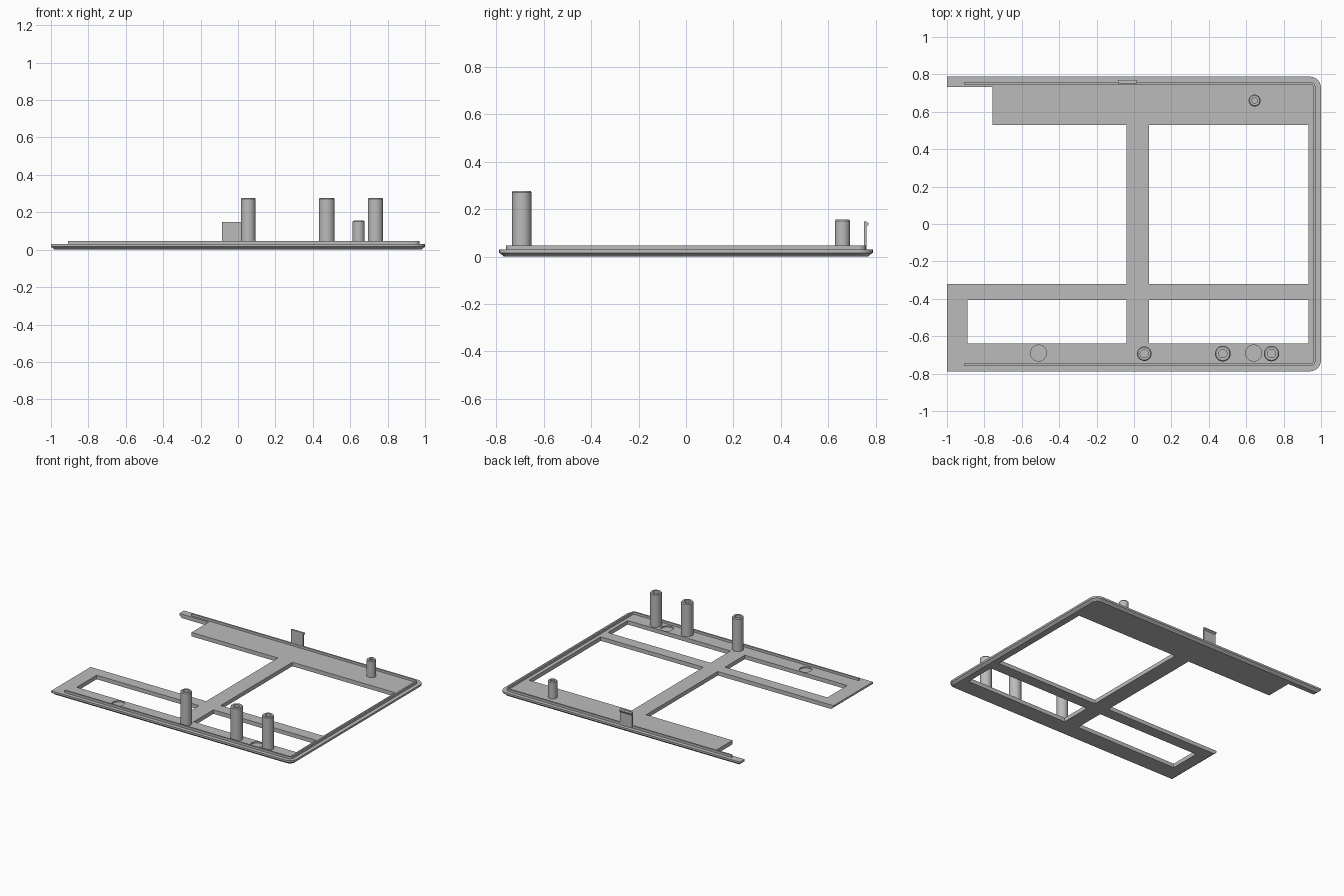
import bpy, bmesh
from math import sin, cos, pi, radians

cube = bpy.data.objects.get("Cube")
if cube:
    bpy.data.objects.remove(cube)

grey = bpy.data.materials.new("plain grey")
grey.use_nodes = True
grey.diffuse_color = (0.5, 0.5, 0.5, 1)
grey.node_tree.nodes["Principled BSDF"].inputs["Base Color"].default_value = (0.5, 0.5, 0.5, 1)

HALF_Y, CORNER, TOP = 0.788, 0.06, 0.03


def loft(name, rings, smooth=False):
    """Skin a stack of equal point rings and cap both ends."""
    bm = bmesh.new()
    loops = [[bm.verts.new(p) for p in ring] for ring in rings]
    n = len(loops[0])
    for a, b in zip(loops, loops[1:]):
        for i in range(n):
            j = (i + 1) % n
            bm.faces.new((a[i], a[j], b[j], b[i]))
    bm.faces.new(loops[0][::-1])
    bm.faces.new(loops[-1])
    bmesh.ops.recalc_face_normals(bm, faces=bm.faces)
    mesh = bpy.data.meshes.new(name)
    bm.to_mesh(mesh)
    bm.free()
    mesh.materials.append(grey)
    obj = bpy.data.objects.new(name, mesh)
    bpy.context.collection.objects.link(obj)
    if smooth:
        activate(obj)
        bpy.ops.object.shade_smooth_by_angle(angle=radians(30))
    return obj


def activate(obj):
    bpy.ops.object.select_all(action="DESELECT")
    obj.select_set(True)
    bpy.context.view_layer.objects.active = obj


def box(name, x0, x1, y0, y1, z0, z1):
    base = [(x0, y0), (x1, y0), (x1, y1), (x0, y1)]
    return loft(name, [[(x, y, z) for x, y in base] for z in (z0, z1)])


def turned(name, x, y, profile, sides=32):
    """Round part from (radius, height) pairs."""
    angles = [2 * pi * i / sides for i in range(sides)]
    rings = [[(x + r * cos(a), y + r * sin(a), z) for a in angles] for r, z in profile]
    return loft(name, rings, True)


def u_path(inset, x_start):
    """U-shaped path, open at the left, with round right corners."""
    r, cx, cy = CORNER - inset, 1 - CORNER, HALF_Y - CORNER
    pts = [(x_start, inset - HALF_Y)]
    for sign, start in ((-1, -pi / 2), (1, 0)):
        for i in range(9):
            a = start + i * pi / 16
            pts.append((cx + r * cos(a), sign * cy + r * sin(a)))
    return pts + [(x_start, HALF_Y - inset)]


def cut(target, cutter):
    cutter.hide_render = True
    activate(target)
    mod = target.modifiers.new("cut", "BOOLEAN")
    mod.operation, mod.solver, mod.object = "DIFFERENCE", "EXACT", cutter
    bpy.ops.object.modifier_apply(modifier=mod.name)
    bpy.data.objects.remove(cutter)


# Base plate with a chamfered lower rim
layers = ((0.02, 0), (0.014, 0.006), (0, 0.016), (0, TOP))
plate = loft("base_plate", [[(x, y, z) for x, y in u_path(d, d - 1)] for d, z in layers])

# Openings between the crossbars, the open left bay and the notch
for x0, x1, y0, y1 in ((0.08, 0.932, -0.32, 0.53),
                       (0.08, 0.932, -0.64, -0.405),
                       (-0.89, -0.04, -0.64, -0.405),
                       (-1.2, -0.04, -0.32, 0.53),
                       (-1.2, -0.757, 0.5, 0.733)):
    cut(plate, box("opening_cutter", x0, x1, y0, y1, -0.1, 0.1))

# Shallow round pockets in the front bar
for x in (-0.51, 0.64):
    cut(plate, turned("pocket_cutter", x, -0.69, ((0.043, 0.02), (0.043, 0.1))))
activate(plate)
bpy.ops.object.shade_smooth_by_angle(angle=radians(20))

# Raised lip following the rim
lip = u_path(0.029, -0.91) + u_path(0.041, -0.91)[::-1]
loft("rim_lip", [[(x, y, z) for x, y in lip] for z in (0.025, 0.047)], True)


# Hollow screw posts
def post(name, x, y, r, hole, height):
    turned(name, x, y, ((r, 0.022), (r, height - 0.006), (r - 0.005, height),
                        (hole, height), (hole, height - 0.12), (0.002, height - 0.12)))


for name, x, r in (("middle_post", 0.055, 0.039),
                   ("inner_post", 0.475, 0.042),
                   ("outer_post", 0.735, 0.041)):
    post(name, x, -0.693, r, 0.022, 0.277)
post("rear_post", 0.645, 0.66, 0.032, 0.014, 0.157)

# Rear snap clip with a small hook on its outer face
box("clip_tab", -0.086, 0.016, 0.75, 0.761, 0.02, 0.148)
hook = [(0.76, 0.125), (0.77, 0.135), (0.77, 0.142), (0.76, 0.147)]
loft("clip_hook", [[(x, y, z) for y, z in hook] for x in (-0.086, 0.016)])
